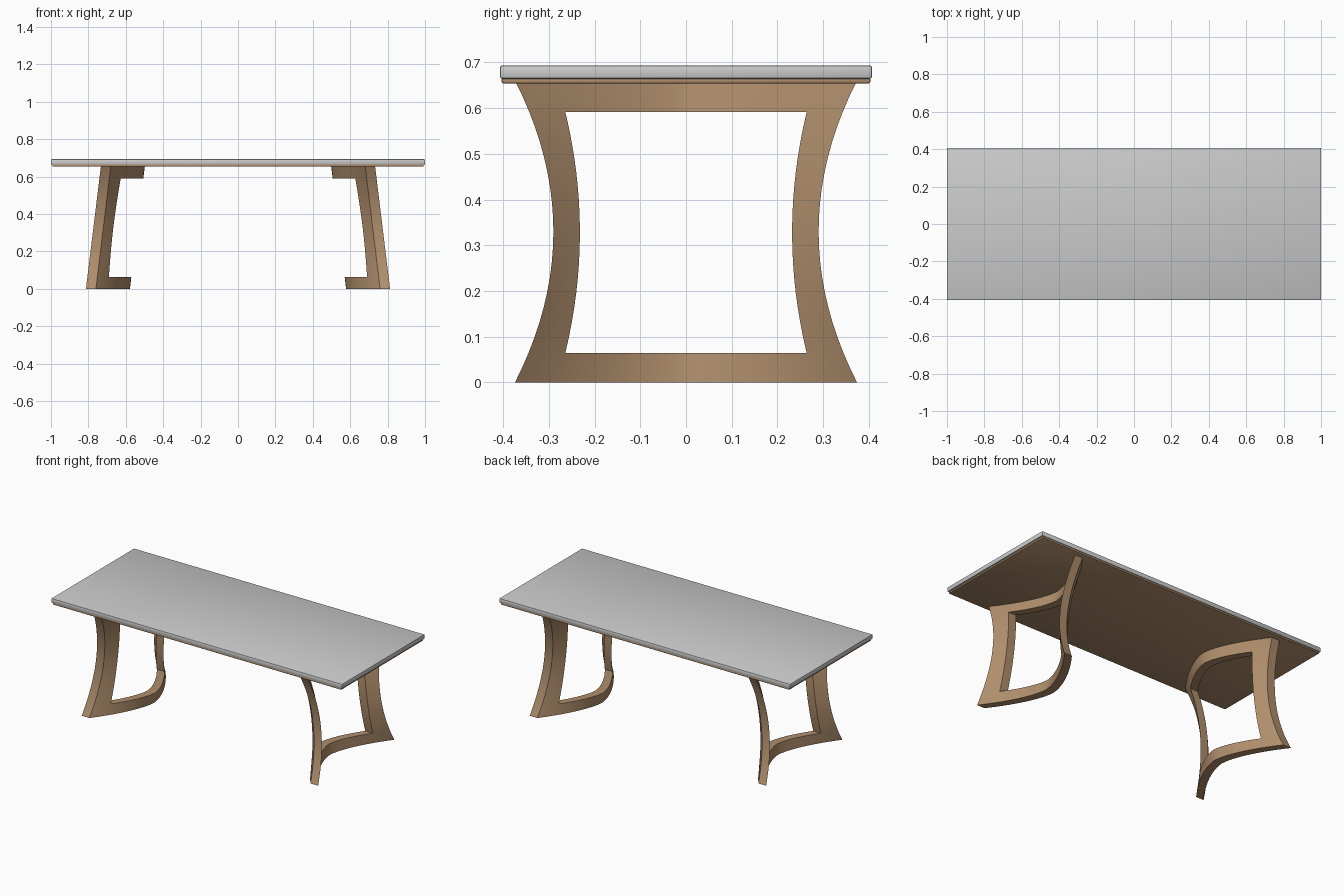
import bpy, bmesh

if "Cube" in bpy.data.objects:
    bpy.data.objects.remove(bpy.data.objects["Cube"])

wood = bpy.data.materials.new("wood")
wood.diffuse_color = (0.43, 0.27, 0.15, 1)
wood.use_nodes = True
wood.node_tree.nodes["Principled BSDF"].inputs["Base Color"].default_value = wood.diffuse_color


def finish(name, bm, mat=None):
    bmesh.ops.recalc_face_normals(bm, faces=bm.faces)
    me = bpy.data.meshes.new(name)
    bm.to_mesh(me)
    bm.free()
    ob = bpy.data.objects.new(name, me)
    bpy.context.collection.objects.link(ob)
    if mat:
        me.materials.append(mat)
    bpy.context.view_layer.objects.active = ob
    ob.select_set(True)
    bpy.ops.object.shade_smooth_by_angle(angle=0.5)
    ob.select_set(False)
    return ob


def slab(name, sx, sy, z0, z1, bevel, mat=None):
    bm = bmesh.new()
    bmesh.ops.create_cube(bm, size=1)
    for v in bm.verts:
        v.co = (v.co.x * sx, v.co.y * sy, z0 + (v.co.z + 0.5) * (z1 - z0))
    bmesh.ops.bevel(bm, geom=bm.edges[:], offset=bevel, segments=2,
                    profile=0.5, affect='EDGES')
    return finish(name, bm, mat)


# Stone top and the thin wooden board beneath it
slab("table_top", 2.0, 0.814, 0.664, 0.693, 0.005)
slab("under_board", 1.985, 0.806, 0.654, 0.666, 0.003, wood)

# Waisted, bowed and leaning leg frame with a window opening
H, RAIL_LOW, RAIL_HIGH = 0.656, 0.064, 0.591
EDGE = 0.7   # grid coordinate of the opening's side


def outer_y(z):
    return 0.29 + 0.084 * ((z - 0.33) / 0.33) ** 2


def inner_y(z):
    return 0.232 + 0.032 * ((z - 0.328) / 0.264) ** 2


def leg_point(u, z):
    yo, yi, a = outer_y(z), inner_y(z), abs(u)
    y = yi * a / EDGE if a <= EDGE else yi + (yo - yi) * (a - EDGE) / (1 - EDGE)
    x = 0.578 + 0.182 * (y / yo) ** 1.56 - 0.08 * z / H
    return x, y if u >= 0 else -y, z


us = [EDGE * i / 10 for i in range(-10, 11)]
us = [-1, -0.9, -0.8] + us + [0.8, 0.9, 1]
zs = [0, RAIL_LOW / 2]
zs += [RAIL_LOW + (RAIL_HIGH - RAIL_LOW) * i / 16 for i in range(17)]
zs += [(RAIL_HIGH + H) / 2, H]

bm = bmesh.new()
grid = [[bm.verts.new(leg_point(u, z)) for u in us] for z in zs]
for j in range(len(zs) - 1):
    for i in range(len(us) - 1):
        um, zm = (us[i] + us[i + 1]) / 2, (zs[j] + zs[j + 1]) / 2
        if abs(um) < EDGE and RAIL_LOW < zm < RAIL_HIGH:
            continue
        bm.faces.new((grid[j][i], grid[j][i + 1],
                      grid[j + 1][i + 1], grid[j + 1][i]))
bmesh.ops.delete(bm, geom=[v for v in bm.verts if not v.link_faces],
                 context='VERTS')
front = bm.faces[:]
ext = bmesh.ops.extrude_face_region(bm, geom=front, use_keep_orig=True)
bmesh.ops.translate(bm, vec=(0.053, 0, 0),
                    verts=[g for g in ext["geom"]
                           if isinstance(g, bmesh.types.BMVert)])
legs = finish("leg_frames", bm, wood)
legs.modifiers.new("mirror", 'MIRROR').use_axis[0] = True
